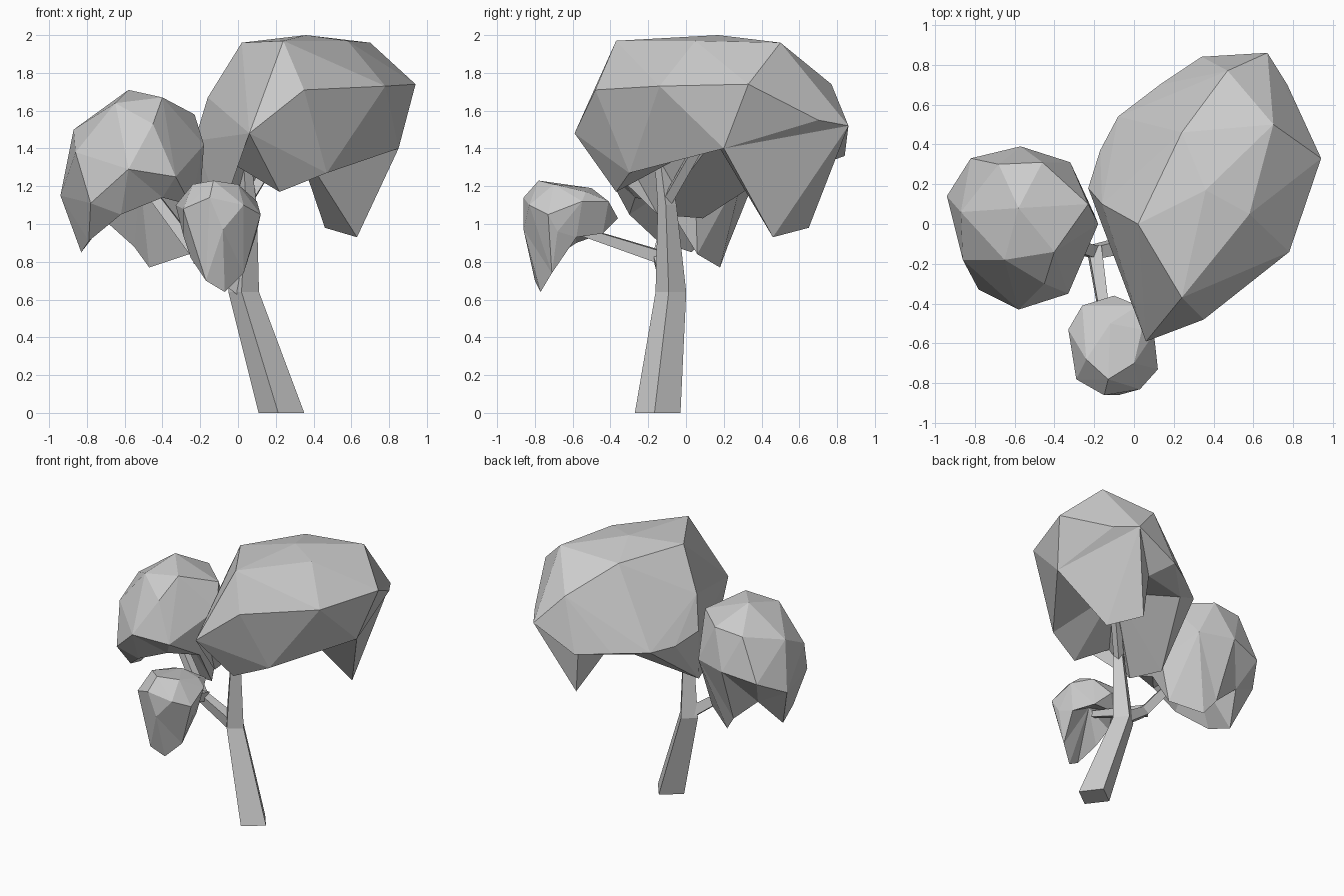
import bpy
import bmesh
from math import cos, sin, radians
from mathutils import Vector

cube = bpy.data.objects.get("Cube")
if cube:
    bpy.data.objects.remove(cube, do_unlink=True)

# One plain grey for the whole tree
grey = bpy.data.materials.new("plain_grey")
grey.use_nodes = True
tone = (0.6, 0.6, 0.6, 1)
grey.diffuse_color = tone
grey.node_tree.nodes["Principled BSDF"].inputs["Base Color"].default_value = tone


def finish(bm, name):
    """Turn a bmesh into a flat-shaded object with consistent normals."""
    bmesh.ops.recalc_face_normals(bm, faces=bm.faces)
    mesh = bpy.data.meshes.new(name)
    bm.to_mesh(mesh)
    bm.free()
    mesh.materials.append(grey)
    obj = bpy.data.objects.new(name, mesh)
    bpy.context.collection.objects.link(obj)
    return obj


def limb(name, path, twist=40):
    """Four-sided tapering limb; each path entry is a centre and a radius."""
    bm = bmesh.new()
    rings = []
    points = [Vector(centre) for centre, radius in path]
    for i, (centre, radius) in enumerate(path):
        before, after = points[max(i - 1, 0)], points[min(i + 1, len(path) - 1)]
        along = (after - before).normalized()
        # Steep limbs keep level cross-sections, so that the trunk sits flat
        if along.z > 0.9:
            along = Vector((0, 0, 1))
        helper = Vector((0, 1, 0)) if abs(along.y) < 0.8 else Vector((1, 0, 0))
        side = helper.cross(along).normalized()
        up = along.cross(side)
        ring = []
        for k in range(4):
            angle = radians(twist + 90 * k)
            offset = (side * cos(angle) + up * sin(angle)) * radius
            ring.append(bm.verts.new(points[i] + offset))
        rings.append(ring)
    for low, high in zip(rings, rings[1:]):
        for k in range(4):
            n = (k + 1) % 4
            bm.faces.new((low[k], low[n], high[n], high[k]))
    bm.faces.new(rings[0])
    bm.faces.new(rings[-1])
    return finish(bm, name)


def canopy(name, crown, rim, hollow):
    """Faceted dome over a ragged rim, closed by a hollow underside.

    The rim is level while the dome is wrapped, then each rim point drops
    to its own height to form the hanging tips."""
    bm = bmesh.new()
    level = min(p[2] for p in crown) - 0.1
    for p in crown:
        bm.verts.new(p)
    edge_verts = [bm.verts.new((x, y, level)) for x, y, z in rim]
    bmesh.ops.convex_hull(bm, input=bm.verts[:])
    rim_set = set(edge_verts)
    under = [f for f in bm.faces if all(v in rim_set for v in f.verts)]
    bmesh.ops.delete(bm, geom=under, context="FACES")
    for v, p in zip(edge_verts, rim):
        v.co = p
    # Underside fans up to a raised inner point
    inner = bm.verts.new(hollow)
    for e in [e for e in bm.edges if e.is_boundary]:
        bm.faces.new((*e.verts, inner))
    loose = [v for v in bm.verts if not v.link_faces]
    bmesh.ops.delete(bm, geom=loose, context="VERTS")
    return finish(bm, name)


# Trunk and branches
limb("trunk", [((.23, -.15, 0), .122), ((.03, -.08, .64), .082),
               ((.05, -.1, 1.1), .05), ((.03, -.14, 1.4), .032)], -8)
limb("upper_fork", [((.05, -.1, 1.12), .035), ((.22, .06, 1.4), .035)])
limb("side_branch", [((.02, -.09, .66), .055), ((-.2, -.14, .82), .045),
                     ((-.5, -.05, 1.22), .035)])
limb("front_branch", [((-.2, -.12, .82), .048), ((-.13, -.58, .97), .03)])

# Large canopy leaning back over the trunk
canopy("large_canopy", [
    (.06, -.59, 1.48), (.35, -.48, 1.71), (.78, -.14, 1.73), (.94, .33, 1.74),
    (.77, .7, 1.55), (.67, .86, 1.52), (.34, .84, 1.36), (.47, .77, 1.74),
    (.7, .5, 1.96), (.36, .17, 2), (.02, 0, 1.96), (.24, -.37, 1.97),
    (.58, .05, 1.97), (.24, .46, 1.93), (.13, .7, 1.37), (-.08, .54, 1.37),
    (-.17, .37, 1.38), (-.23, .18, 1.44), (-.16, .1, 1.67),
], [
    (.22, -.37, 1.17), (.47, -.3, 1.27), (.85, .2, 1.4), (.63, .46, .93),
    (.46, .65, .98), (.43, .67, 1.3), (.05, .55, 1.33), (-.17, .09, 1.03),
    (-.09, -.15, 1.05), (-.03, -.3, 1.32),
], (.3, .15, 1.45))

# Middle canopy on the side branch
canopy("middle_canopy", [
    (-.94, .14, 1.15), (-.82, .33, 1.25), (-.57, .39, 1.3), (-.32, .31, 1.3),
    (-.18, 0, 1.42), (-.33, -.35, 1.25), (-.58, -.43, 1.29), (-.78, -.33, 1.11),
    (-.86, -.18, 1.38), (-.87, .06, 1.5), (-.68, .3, 1.56), (-.46, .31, 1.58),
    (-.58, .08, 1.71), (-.4, -.14, 1.67), (-.23, .1, 1.58), (-.65, -.18, 1.64),
    (-.45, -.3, 1.53), (-.2, .05, 1.15),
], [
    (-.83, .03, .85), (-.79, -.15, .91), (-.62, -.3, 1.05), (-.4, -.27, 1.14),
    (-.25, -.1, 1.1), (-.26, .06, .84), (-.47, .18, .77), (-.55, .22, .88),
    (-.74, .2, 1.05),
], (-.52, 0, 1.25))

# Small canopy on the front branch
canopy("small_canopy", [
    (-.33, -.53, 1.1), (-.26, -.41, 1.12), (-.1, -.36, 1.03), (.02, -.41, 1.12),
    (.1, -.55, 1.12), (.12, -.73, 1.05), (.03, -.83, 1.1), (-.15, -.86, 1.14),
    (-.29, -.78, 1.08), (-.13, -.78, 1.23), (-.24, -.68, 1.21), (0, -.7, 1.21),
    (-.12, -.5, 1.19), (.04, -.53, 1.17), (-.29, -.68, .94), (.1, -.68, .96),
    (-.08, -.86, .97),
], [
    (-.17, -.8, .7), (-.07, -.77, .64), (.03, -.71, .74), (.06, -.58, .93),
    (-.02, -.44, .95), (-.18, -.44, .95), (-.26, -.58, .9), (-.25, -.7, .82),
], (-.1, -.6, 1.02))
